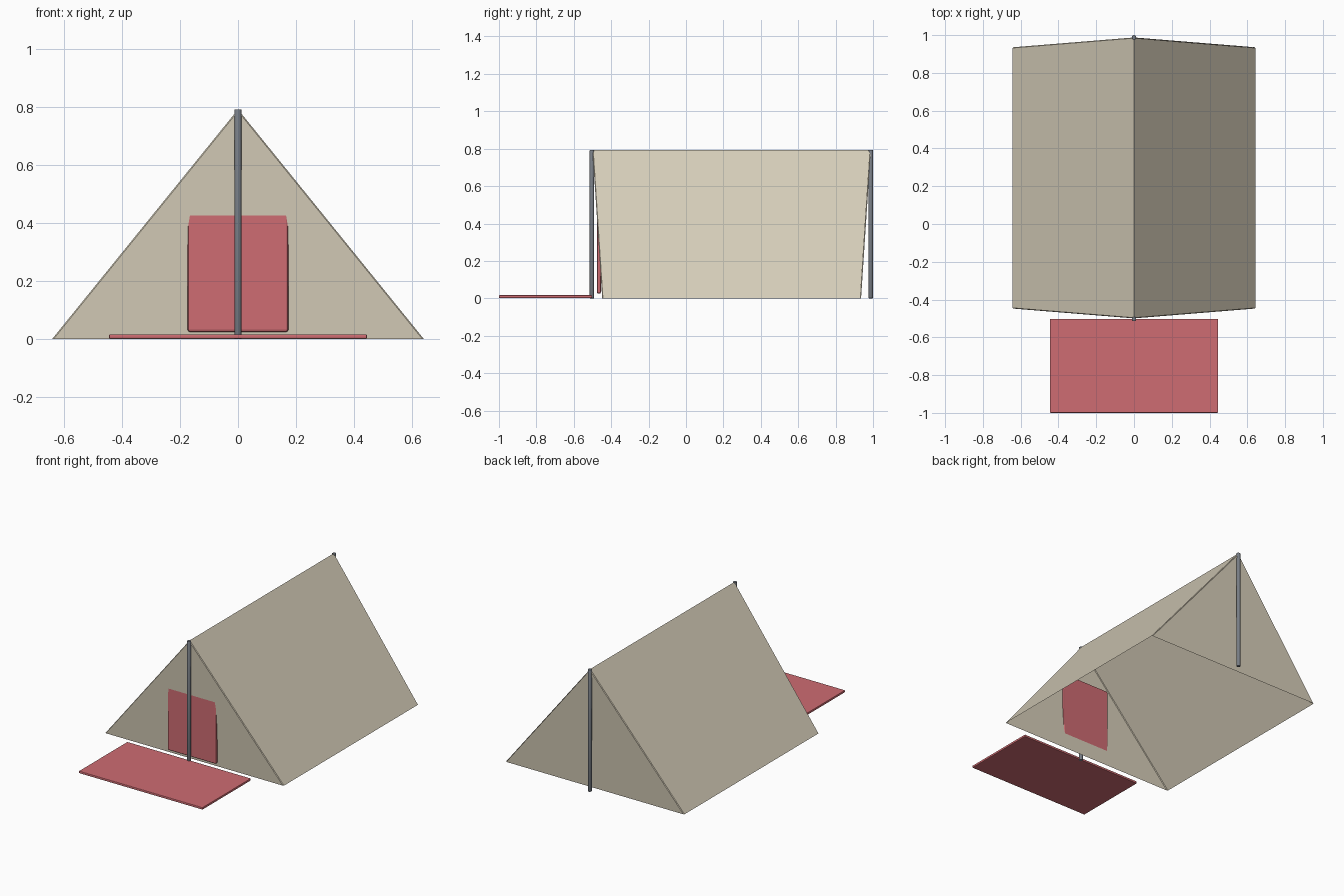
import bpy, bmesh
from mathutils import Matrix

if "Cube" in bpy.data.objects:
    bpy.data.objects.remove(bpy.data.objects["Cube"])


def material(name, rgb):
    m = bpy.data.materials.new(name)
    m.diffuse_color = (*rgb, 1)
    m.use_nodes = True
    m.node_tree.nodes["Principled BSDF"].inputs["Base Color"].default_value = m.diffuse_color
    return m


CANVAS = material("canvas", (0.68, 0.62, 0.49))
RED = material("red_cloth", (0.62, 0.15, 0.17))
METAL = material("pole_metal", (0.19, 0.21, 0.24))


def finish(name, bm, mat):
    bmesh.ops.recalc_face_normals(bm, faces=bm.faces)
    me = bpy.data.meshes.new(name)
    bm.to_mesh(me)
    bm.free()
    me.materials.append(mat)
    ob = bpy.data.objects.new(name, me)
    bpy.context.collection.objects.link(ob)
    return ob


def box(name, lo, hi, bevel, mat, segments=2):
    bm = bmesh.new()
    bmesh.ops.create_cube(bm, size=1)
    for v in bm.verts:
        v.co = [(a + b) / 2 + c * (b - a) for a, b, c in zip(lo, hi, v.co)]
    bmesh.ops.bevel(bm, geom=bm.edges[:], offset=bevel, segments=segments,
                    profile=0.5, affect='EDGES')
    return finish(name, bm, mat)


def pole(name, y):
    bm = bmesh.new()
    h, r = 0.793, 0.012
    bmesh.ops.create_cone(bm, cap_ends=True, segments=16, radius1=r, radius2=r,
                          depth=h, matrix=Matrix.Translation((0, y, h / 2)))
    rims = [e for e in bm.edges if abs(e.verts[0].co.z - e.verts[1].co.z) < 1e-4]
    bmesh.ops.bevel(bm, geom=rims, offset=0.003, segments=2, profile=0.5, affect='EDGES')
    ob = finish(name, bm, METAL)
    for p in ob.data.polygons:
        p.use_smooth = abs(p.normal.z) < 0.9
    return ob


# Canvas shell: two slopes and two leaning end walls, open underneath
bm = bmesh.new()
ends = []
for base_y, ridge_y in ((-0.448, -0.50), (0.936, 0.988)):
    ends.append([bm.verts.new(p) for p in
                 ((-0.642, base_y, 0), (0.642, base_y, 0), (0, ridge_y, 0.793))])
f, b = ends
bm.faces.new(f)
bm.faces.new(b)
bm.faces.new((f[0], f[2], b[2], b[0]))
bm.faces.new((f[1], b[1], b[2], f[2]))
seams = [e for e in bm.edges if e.verts[0].co.z != e.verts[1].co.z]
bmesh.ops.bevel(bm, geom=seams, offset=0.004, segments=1, affect='EDGES')
finish("tent_canvas", bm, CANVAS)

# Door panel, upright so it sinks into the leaning front wall
box("door_flap", (-0.174, -0.476, 0.025), (0.174, -0.455, 0.525), 0.008, RED)

# Ground mat in front of the entrance
box("entrance_mat", (-0.445, -1.0, 0.002), (0.445, -0.502, 0.017), 0.004, RED)

# Upright poles under both ridge ends
pole("front_pole", -0.503)
pole("back_pole", 0.988)
